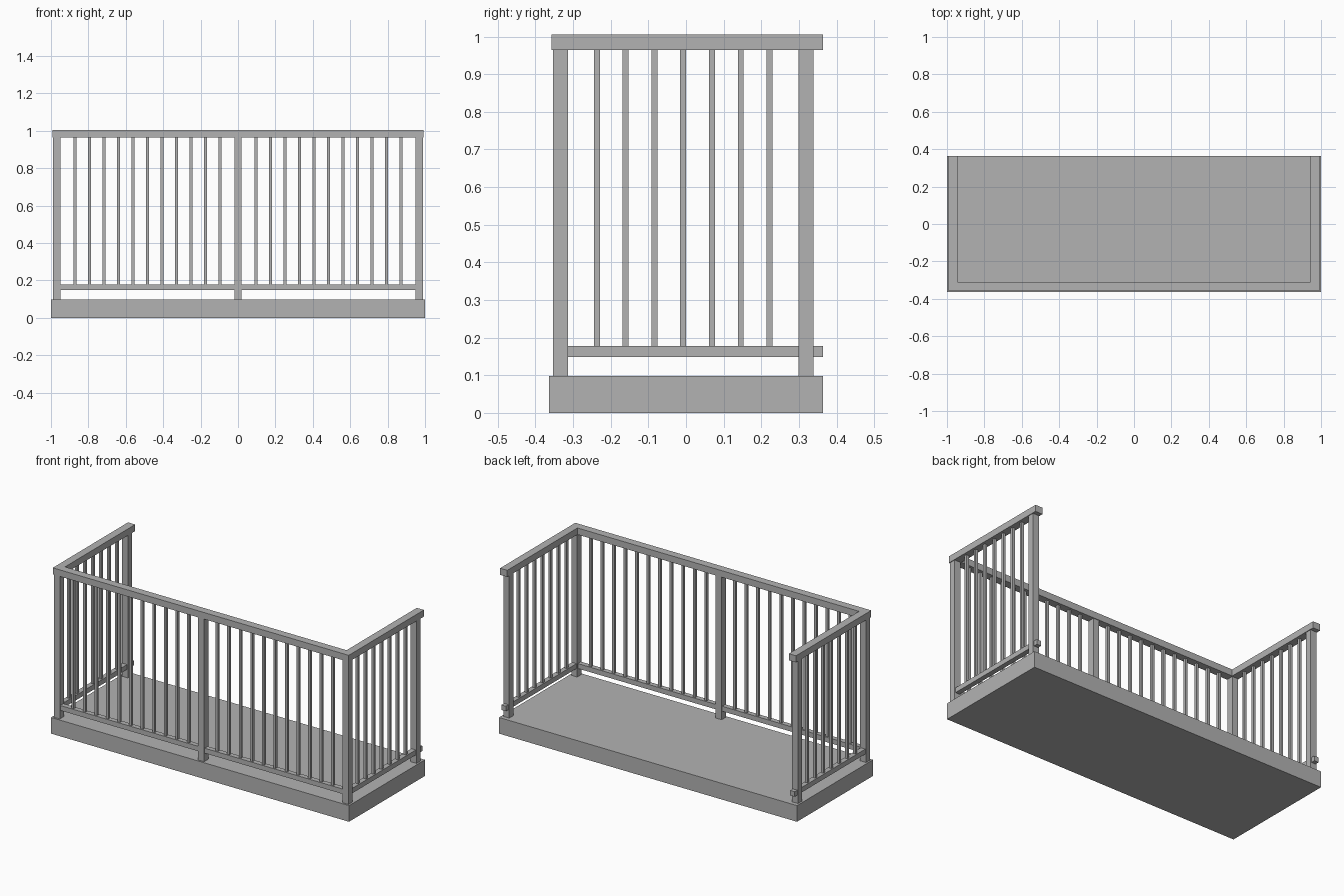
import bpy
import bmesh

cube = bpy.data.objects.get("Cube")
if cube:
    bpy.data.objects.remove(cube, do_unlink=True)

grey = bpy.data.materials.new("grey")
grey.use_nodes = True
colour = (0.45, 0.45, 0.45, 1)
grey.diffuse_color = colour
grey.node_tree.nodes["Principled BSDF"].inputs["Base Color"].default_value = colour


def extrude_outline(name, points, bottom, top):
    """Upright prism from a flat outline."""
    bm = bmesh.new()
    base = bm.faces.new([bm.verts.new((x, y, bottom)) for x, y in points])
    up = bmesh.ops.extrude_face_region(bm, geom=[base], use_keep_orig=True)
    verts = [v for v in up["geom"] if isinstance(v, bmesh.types.BMVert)]
    bmesh.ops.translate(bm, verts=verts, vec=(0, 0, top - bottom))
    bmesh.ops.recalc_face_normals(bm, faces=bm.faces)
    mesh = bpy.data.meshes.new(name)
    bm.to_mesh(mesh)
    bm.free()
    mesh.materials.append(grey)
    obj = bpy.data.objects.new(name, mesh)
    bpy.context.collection.objects.link(obj)
    return obj


def box(name, x, y, half_x, half_y, bottom, top):
    outline = [(x - half_x, y - half_y), (x + half_x, y - half_y),
               (x + half_x, y + half_y), (x - half_x, y + half_y)]
    return extrude_outline(name, outline, bottom, top)


def u_rail(name, width, bottom, top):
    """Rail along the front and both sides, open at the back."""
    h = width / 2
    ox, ix = SIDE_X + h, SIDE_X - h
    oy, iy = FRONT_Y - h, FRONT_Y + h
    outline = [(-ox, BACK), (-ox, oy), (ox, oy), (ox, BACK),
               (ix, BACK), (ix, iy), (-ix, iy), (-ix, BACK)]
    return extrude_outline(name, outline, bottom, top)


SIDE_X, FRONT_Y, BACK_POST_Y, BACK = 0.969, -0.333, 0.319, 0.364
FLOOR, LOW_RAIL, LOW_TOP, HAND_RAIL, TOP = 0.098, 0.148, 0.178, 0.965, 1.005

# Floor slab and rails
box("floor_slab", 0, 0, 1, BACK, 0, FLOOR)
u_rail("hand_rail", 0.048, HAND_RAIL, TOP)
u_rail("bottom_rail", 0.03, LOW_RAIL, LOW_TOP)

# Posts
box("front_middle_post", 0, FRONT_Y, 0.02, 0.02, FLOOR, HAND_RAIL)
for side, s in (("left", 1), ("right", -1)):
    for end, y in (("front", FRONT_Y), ("back", BACK_POST_Y)):
        box(f"{end}_{side}_post", s * SIDE_X, y, 0.02, 0.02, FLOOR, HAND_RAIL)

    # Balusters
    for i in range(11):
        box(f"front_{side}_baluster_{i + 1}", s * (0.0965 + 0.0775 * i), FRONT_Y,
            0.0078, 0.0078, LOW_TOP, HAND_RAIL)
    for i in range(7):
        box(f"{side}_side_baluster_{i + 1}", s * SIDE_X, -0.237 + 0.0765 * i,
            0.0078, 0.0078, LOW_TOP, HAND_RAIL)
